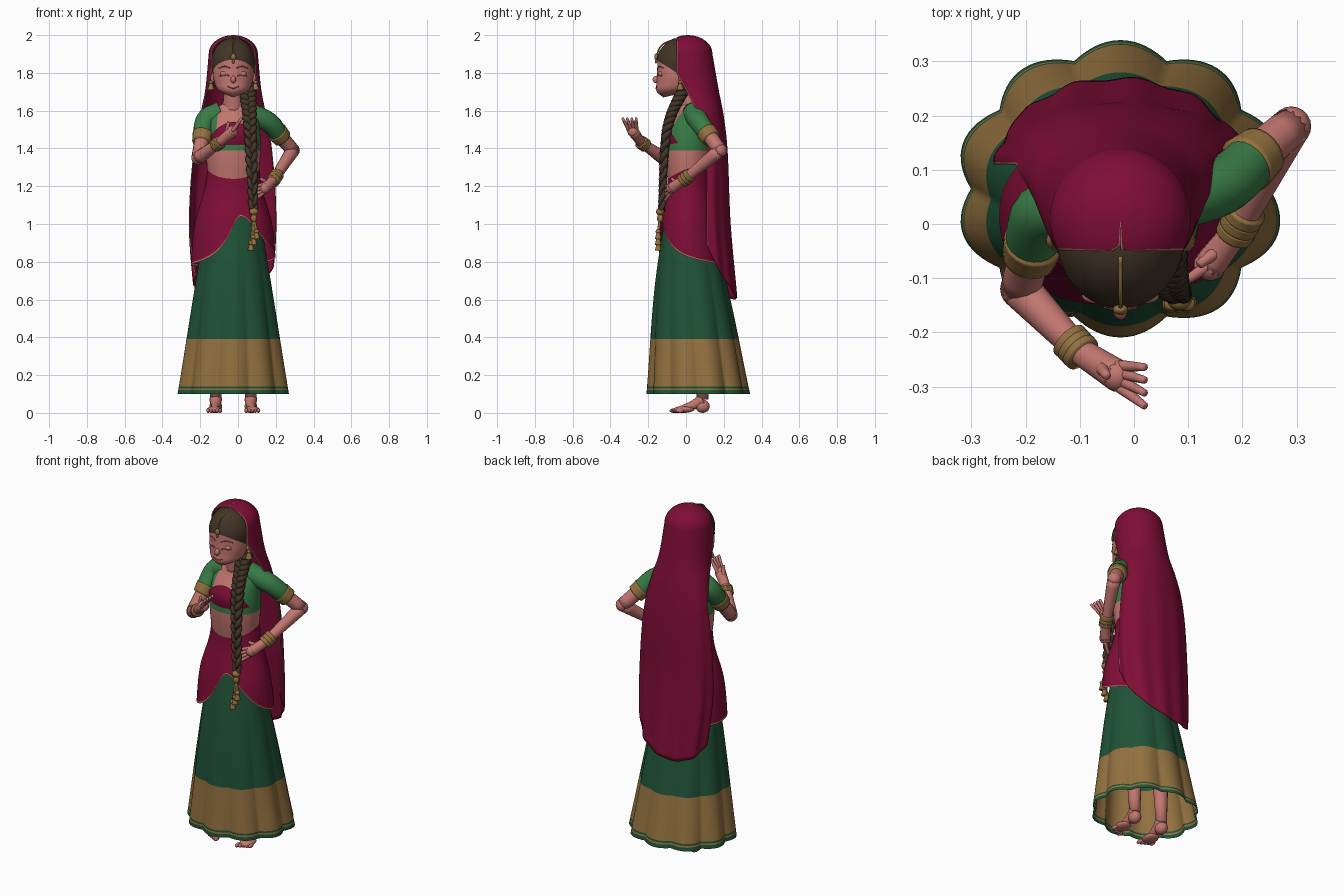
import bpy, bmesh
from math import sin, cos, acos, sqrt, pi
from mathutils import Vector, Matrix

cube = bpy.data.objects.get("Cube")
if cube:
    bpy.data.objects.remove(cube, do_unlink=True)

MID = -.025  # body centre line


def material(name, *rgb):
    mat = bpy.data.materials.new(name)
    mat.use_nodes = True
    mat.diffuse_color = (*rgb, 1)
    shader = mat.node_tree.nodes["Principled BSDF"]
    shader.inputs["Base Color"].default_value = (*rgb, 1)
    shader.inputs["Roughness"].default_value = .8
    return mat


SKIN = material("skin", .54, .18, .16)
HAIR = material("dark brown hair", .055, .035, .02)
MAROON = material("maroon cloth", .21, .004, .036)
GREEN = material("deep green cloth", .014, .085, .037)
LEAF = material("leaf green cloth", .04, .2, .06)
GOLD = material("antique gold", .29, .165, .05)
TRIM = material("pale pink trim", .42, .17, .14)
ROSE = material("rose skin", .33, .08, .07)


def interp(keys, value):
    """Smooth curve through rows whose first column is the ascending key."""
    value = min(max(value, keys[0][0]), keys[-1][0])
    last = len(keys) - 1
    k = max(i for i in range(last) if keys[i][0] <= value)
    step = keys[k + 1][0] - keys[k][0]
    t = (value - keys[k][0]) / step

    def slope(row, col):
        parts = [(keys[j + 1][col] - keys[j][col]) / (keys[j + 1][0] - keys[j][0])
                 for j in (row - 1, row) if 0 <= j < last]
        return sum(parts) / len(parts)

    result = []
    for col in range(1, len(keys[0])):
        start, end = keys[k][col], keys[k + 1][col]
        bend = t*(1 - t)*((1 - t)*slope(k, col) - t*slope(k + 1, col))
        result.append(start + (end - start)*t*t*(3 - 2*t) + step*bend)
    return result


def finish(name, bm, mats):
    bmesh.ops.remove_doubles(bm, verts=bm.verts, dist=.0002)
    bmesh.ops.recalc_face_normals(bm, faces=bm.faces)
    for face in bm.faces:
        face.smooth = True
    mesh = bpy.data.meshes.new(name)
    bm.to_mesh(mesh)
    bm.free()
    for mat in mats:
        mesh.materials.append(mat)
    ob = bpy.data.objects.new(name, mesh)
    bpy.context.collection.objects.link(ob)
    return ob


def add_grid(bm, points, rule=None):
    verts = [[bm.verts.new(p) for p in row] for row in points]
    for j, (upper, lower) in enumerate(zip(verts, verts[1:])):
        for i in range(len(upper) - 1):
            face = bm.faces.new((upper[i], upper[i + 1], lower[i + 1], lower[i]))
            if rule:
                face.material_index = rule(face.calc_center_median(), i, j)
    return verts


def sheet(name, profile, mats, top, bottom, rows=40, cols=64, dome=None, edge=None, wave=None, rule=None):
    """Oval loft of rows (z, half width, front y, back y), rounded off above dome, open in front of edge."""
    points = []
    for j in range(rows + 1):
        row = []
        for i in range(cols + 1):
            s = 2*i/cols - 1
            high, low = top(s), bottom(s)
            z = high + (low - high)*(j/rows)**(1.5 if dome else 1)
            width, front, back = interp(profile, z)
            size = sqrt(max(0, 1 - ((z - dome)/(high - dome))**2)) if dome and z > dome else 1
            middle, depth = (front + back)/2, (back - front)/2
            angle = s*pi
            if edge:
                reach = (edge(z) - middle)/max(size*depth, .001)
                angle = pi + s*acos(min(1, max(-1, reach)))
            if wave:
                size *= wave(angle, z)
            row.append(Vector((MID + size*width*sin(angle), middle - size*depth*cos(angle), z)))
        points.append(row)
    bm = bmesh.new()
    add_grid(bm, points, rule)
    return finish(name, bm, mats)


def tube(name, points, thick, thin, mat, sides=14, seg=6):
    """Tapered round limb along a smooth path."""
    keys = [(i, *p) for i, p in enumerate(points)]
    count = (len(points) - 1)*seg
    path = [Vector(interp(keys, i/seg)) for i in range(count + 1)]
    across, rings = None, []
    for i, p in enumerate(path):
        along = (path[min(i + 1, count)] - path[max(i - 1, 0)]).normalized()
        across = across or along.orthogonal()
        across = (across - along*across.dot(along)).normalized()
        other = along.cross(across)
        radius = thick + (thin - thick)*i/count
        turns = [2*pi*k/sides for k in range(sides + 1)]
        rings.append([p + radius*(across*cos(t) + other*sin(t)) for t in turns])
    bm = bmesh.new()
    verts = add_grid(bm, rings)
    for end in (verts[0], verts[-1]):
        bm.faces.new(end[:-1])
    return finish(name, bm, [mat])


def ball(name, centre, size, mat):
    bm = bmesh.new()
    bmesh.ops.create_uvsphere(bm, u_segments=20, v_segments=12, radius=1,
                              matrix=Matrix.Translation(centre) @ Matrix.Diagonal((*size, 1)))
    return finish(name, bm, [mat])


def level(height):
    return lambda s: height


# Skirt with scalloped hem and gold border
def scallop(angle, z):
    return 1 + .1*min(1, 1.1 - z)**1.3*(abs(cos(5*angle)) - .65)


def skirt_colour(centre, i, j):
    return int(.12 < centre.z < .39 and not .13 < centre.z < .14)


sheet("skirt", [(.1, .295, -.2, .33), (.7, .2, -.16, .21), (1.1, .13, -.1, .1)], [GREEN, GOLD],
      level(1.1), level(.1), rows=100, cols=160, wave=scallop, rule=skirt_colour)


# Torso with bare neckline and midriff under a green blouse
def torso_colour(centre, i, j):
    neckline = centre.y < .03 and abs(centre.x - MID) < .085 and centre.z > 1.5
    return int(1.385 < centre.z < 1.62 and not neckline)


sheet("torso", [(1.1, .12, -.08, .1), (1.5, .14, -.1, .13), (1.6, .11, -.04, .1), (1.64, .05, -.03, .06)],
      [SKIN, LEAF], level(1.64), level(1.1), rows=60, rule=torso_colour)


# Maroon wrap, rising to a peak where it opens at the front
def wrap_top(s):
    return 1.36 + .18*max(0, cos(s*pi))


def wrap_hem(s):
    turn = s*pi - .2
    return .77 + .27/(1 + (turn/(.7 if turn > 0 else .4))**2)


WRAP_ROWS = 64
sheet("front_wrap", [(.7, .23, -.17, .2), (1, .205, -.14, .16), (1.2, .15, -.1, .13),
                     (1.36, .135, -.1, .12), (1.48, .145, -.12, .13), (1.55, .13, -.09, .11)],
      [MAROON, TRIM], wrap_top, wrap_hem, rows=WRAP_ROWS, cols=96,
      wave=lambda angle, z: 1 + .01*max(0, 1.2 - z)*sin(9*angle),
      rule=lambda centre, i, j: int(j == WRAP_ROWS - 1))


# Long head veil, open at the front, falling in soft folds
def veil_edge(z):
    return interp([(1.5, .11), (1.8, -.05)], z)[0]


def veil_folds(angle, z):
    return 1 + .03*min(1, max(0, 1.7 - z))*sin(11*angle)


VEIL_COLS = 90
veil = sheet("head_veil", [(.6, .2, .03, .27), (1, .23, 0, .235), (1.45, .2, 0, .215), (1.6, .17, -.03, .195),
                           (1.7, .15, -.09, .175), (1.9, .13, -.12, .14)],
             [MAROON, TRIM], level(2), lambda s: .6 + .2*(s - .2)**2, rows=90, cols=VEIL_COLS,
             dome=1.9, edge=veil_edge, wave=veil_folds,
             rule=lambda centre, i, j: int(i in (0, VEIL_COLS - 1)))
cloth = veil.modifiers.new("cloth_thickness", "SOLIDIFY")
cloth.thickness = .005

# Head, hair cap and neck
HEAD = [(1.67, 0, -.12, -.12), (1.7, .07, -.155, 0), (1.75, .1, -.155, .05), (1.87, .108, -.15, .08)]
sheet("head", HEAD, [SKIN], level(1.97), level(1.67), dome=1.87)
sheet("hair", [(1.7, .1, -.13, .07), (1.85, .117, -.156, .1)], [HAIR],
      level(1.985), lambda s: 1.785 + .085*cos(s*pi), dome=1.85)
tube("neck", [(MID, -.01, 1.75), (MID, .02, 1.6)], .046, .06, SKIN)


# Face lines follow the curve of the head
def on_face(x, z):
    width, front, back = interp(HEAD, z)
    return Vector((x, (front + back)/2 - (back - front)/2*sqrt(1 - ((x - MID)/width)**2), z))


def face_line(name, x, z, half, bend):
    tube(name, [on_face(x + half*k, z - bend*k*k) for k in (-1, 0, 1)], .003, .003, ROSE, sides=8)


ball("nose", (MID, -.155, 1.765), (.014, .022, .02), SKIN)
face_line("mouth", MID, 1.718, .03, -.01)
for side, sign in (("right", -1), ("left", 1)):
    eye = MID + sign*.046
    ball(side + "_eyelid", on_face(eye, 1.795) + Vector((0, .01, 0)), (.025, .014, .015), SKIN)
    face_line(side + "_lash_line", eye, 1.79, .025, .006)
    face_line(side + "_eyebrow", eye, 1.835, .03, .01)
    ear = Vector((MID + sign*.11, -.02, 1.775))
    lobe = ear + Vector((sign*.008, -.01, -.025))
    drop = lobe - Vector((0, 0, .04))
    ball(side + "_ear", ear, (.012, .02, .03), SKIN)
    ball(side + "_earring_stud", lobe, (.01, .01, .01), GOLD)
    tube(side + "_earring_bell", [lobe, drop], .006, .02, GOLD)

# Forehead ornament on a chain along the parting
jewel = Vector((MID, -.158, 1.885))
tube("parting_chain", [(MID, -.06, 1.98), (MID, -.13, 1.945), jewel], .004, .004, GOLD, sides=8)
ball("forehead_jewel", jewel, (.014, .01, .017), GOLD)
ball("forehead_drop", jewel - Vector((0, 0, .025)), (.007, .007, .01), GOLD)


# Arms with sleeves, bangles and hands
def arm(side, collar, shoulder, elbow, wrist, palm, tip, spread):
    collar, shoulder, elbow, wrist, palm, tip, spread = map(
        Vector, (collar, shoulder, elbow, wrist, palm, tip, spread))
    tube(side + "_sleeve", [collar, shoulder, shoulder.lerp(elbow, .55)], .06, .048, LEAF, sides=20)
    tube(side + "_sleeve_border", [shoulder.lerp(elbow, .36), shoulder.lerp(elbow, .58)], .056, .05, GOLD, sides=20)
    tube(side + "_upper_arm", [shoulder, elbow], .042, .037, SKIN)
    ball(side + "_elbow", elbow, (.037, .037, .037), SKIN)
    tube(side + "_forearm", [elbow, wrist], .037, .025, SKIN)
    for k in range(3):
        ring = elbow.lerp(wrist, .82 + .08*k)
        tube(side + "_bangle", [ring, ring.lerp(wrist.lerp(elbow, -1), .07)], .037, .036, GOLD, sides=20)
    tube(side + "_palm", [wrist, palm], .025, .03, SKIN)
    ball(side + "_knuckles", palm, (.03, .03, .03), SKIN)
    for k in (-1.5, -.5, .5, 1.5):
        tube(side + "_finger", [palm + spread*k, tip + spread*k*2], .012, .007, SKIN, sides=8)
    tube(side + "_thumb", [wrist.lerp(palm, .5), palm + Vector((-.02, 0, .05))], .015, .008, SKIN, sides=8)


arm("right", (-.09, .03, 1.59), (-.17, .02, 1.55), (-.21, -.12, 1.35), (-.1, -.235, 1.43),
    (-.03, -.28, 1.49), (.02, -.3, 1.56), (0, -.012, 0))
arm("left", (.04, .04, 1.59), (.16, .07, 1.54), (.29, .18, 1.39), (.19, -.01, 1.235),
    (.14, -.075, 1.19), (.08, -.115, 1.16), (0, 0, -.013))

# Three-strand braid over the shoulder
route = [(0, .05, 0, 1.74), (1, .065, -.1, 1.5), (2, .082, -.13, 1.07)]
STEPS = 120
for k in range(3):
    strand = []
    for i in range(STEPS + 1):
        turn = i*.28 + k*2*pi/3
        loose = .042 - .02*i/STEPS
        weave = Vector((.62*sin(turn), .35*sin(2*turn), 0))
        strand.append(Vector(interp(route, 2*i/STEPS)) + loose*weave)
    tube("braid_strand", strand, .022, .012, HAIR, sides=10, seg=1)

# Braid ornament with hanging tassels
bead = Vector((.084, -.137, 1.03))
ball("braid_clasp", bead + Vector((0, 0, .035)), (.024, .022, .02), GOLD)
ball("braid_bead", bead, (.017, .017, .022), GOLD)
for k in (-1, 0, 1):
    knot = bead + Vector((.015*k, -.01, .03*k - .1))
    tube("tassel_cord", [bead, knot], .007, .007, GOLD, sides=8)
    ball("tassel_knot", knot, (.014, .014, .012), GOLD)
    tube("tassel", [knot, knot - Vector((0, 0, .04))], .008, .018, GOLD)

# Bare legs and feet
for side, x, out in (("right", -.118, -1), ("left", .068, 1)):
    ankle = Vector((x, .088, .07))
    tube(side + "_leg", [(x, .07, .7), ankle], .06, .03, SKIN)
    ball(side + "_heel", (x, .088, .035), (.033, .038, .035), SKIN)
    tube(side + "_instep", [ankle, (x, .04, .042), (x + out*.008, -.035, .018)], .034, .016, SKIN)
    ball(side + "_sole", (x + out*.006, -.012, .018), (.04, .055, .018), SKIN)
    for k in range(5):
        ball(side + "_toe", (x + out*(.016*k - .024), .008*k - .065, .012), (.01, .022, .012), SKIN)
